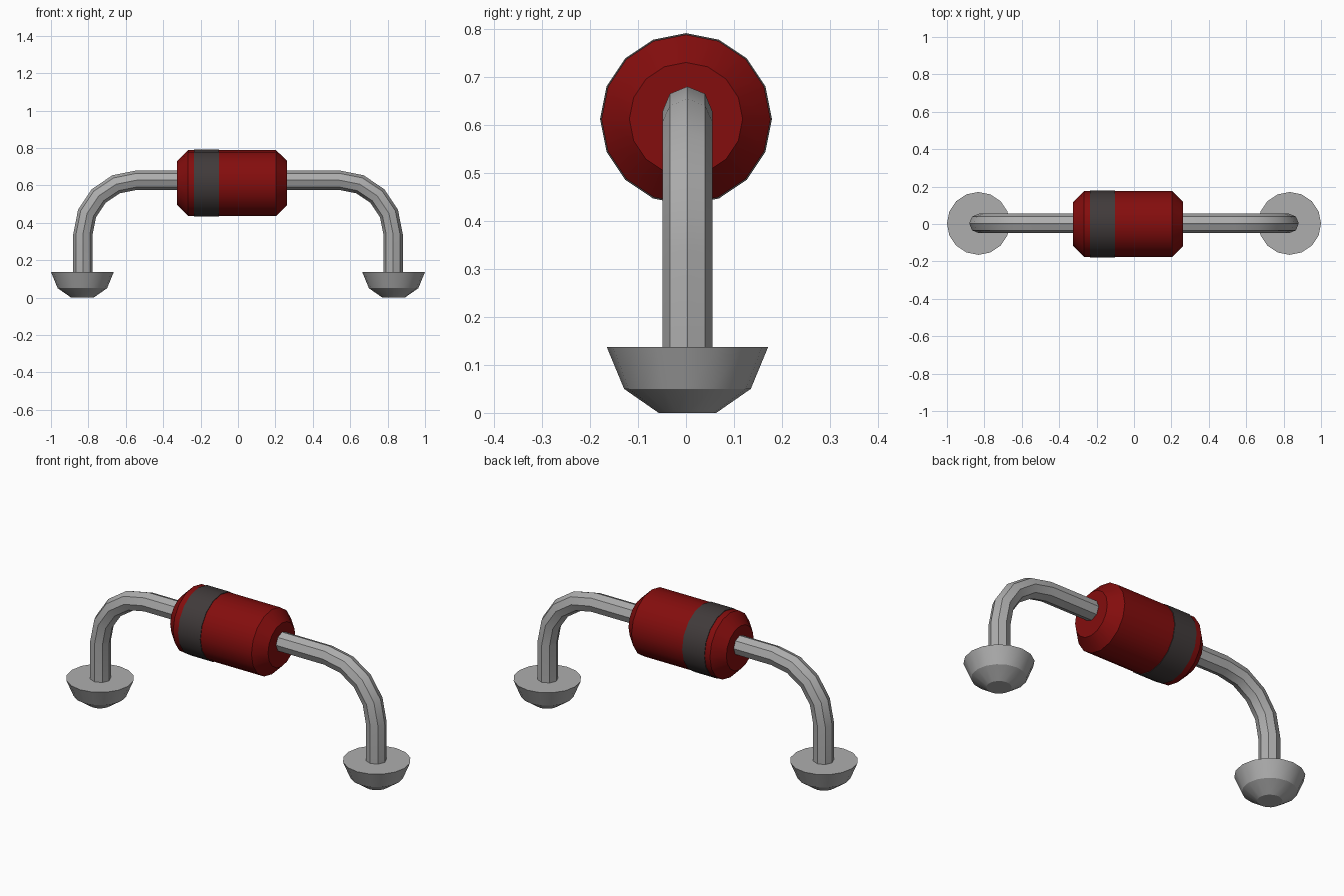
import bpy, bmesh, math
from mathutils import Vector, Matrix

cube = bpy.data.objects.get("Cube")
if cube:
    bpy.data.objects.remove(cube, do_unlink=True)


def material(name, rgb):
    m = bpy.data.materials.new(name)
    m.use_nodes = True
    col = (*rgb, 1.0)
    m.diffuse_color = col
    bsdf = next(n for n in m.node_tree.nodes if n.type == 'BSDF_PRINCIPLED')
    bsdf.inputs["Base Color"].default_value = col
    return m


METAL = material("grey metal", (0.42, 0.42, 0.42))
RED = material("dark red", (0.23, 0.004, 0.004))
BAND = material("charcoal", (0.052, 0.043, 0.043))


def loft(name, rings, mat):
    """Join rings of points into a closed tube with capped ends."""
    bm = bmesh.new()
    loops = [[bm.verts.new(p) for p in ring] for ring in rings]
    n = len(loops[0])
    for a, b in zip(loops, loops[1:]):
        for i in range(n):
            j = (i + 1) % n
            bm.faces.new((a[i], a[j], b[j], b[i]))
    bm.faces.new(loops[0])
    bm.faces.new(loops[-1])
    bmesh.ops.recalc_face_normals(bm, faces=bm.faces)
    mesh = bpy.data.meshes.new(name)
    bm.to_mesh(mesh)
    bm.free()
    mesh.materials.append(mat)
    ob = bpy.data.objects.new(name, mesh)
    bpy.context.collection.objects.link(ob)
    bpy.ops.object.select_all(action='DESELECT')
    ob.select_set(True)
    bpy.context.view_layer.objects.active = ob
    bpy.ops.object.shade_smooth_by_angle(angle=math.radians(30))
    return ob


def circle(centre, u, v, r, n):
    """Regular polygon of n points in the plane of u and v."""
    return [Vector(centre) + r * (math.cos(t) * u + math.sin(t) * v)
            for t in (2 * math.pi * i / n for i in range(n))]


X, Y, Z = Vector((1, 0, 0)), Vector((0, 1, 0)), Vector((0, 0, 1))

# Chamfered barrel and its stripe, turned about the x axis
BODY_Z = 0.612


def barrel(name, profile, mat):
    return loft(name, [circle((x, 0, BODY_Z), Y, Z, r, 16) for x, r in profile], mat)


barrel("body", [(-0.325, 0.118), (-0.267, 0.176), (0.204, 0.176), (0.263, 0.118)], RED)
barrel("body_band", [(-0.235, 0.179), (-0.102, 0.179)], BAND)

# Bent wire lead running through the body, eight-sided
LEG_X, TOP_Z, BEND, OFF_Y = 0.829, 0.628, 0.288, 0.003
half = [(LEG_X, 0.1, 0.0)]
for k in range(5):
    a = math.radians(22.5 * k)
    half.append((LEG_X - BEND + BEND * math.cos(a), TOP_Z - BEND + BEND * math.sin(a), a))
path = half + [(-x, z, math.pi - a) for x, z, a in reversed(half)]
loft("wire_lead",
     [circle((x, OFF_Y, z), Vector((math.cos(a), 0, math.sin(a))), Y, 0.052, 8)
      for x, z, a in path], METAL)

# Cup-shaped feet, turned about z
FOOT = [(0.0, 0.06), (0.05, 0.132), (0.137, 0.168)]
for side, s in (("left", 1), ("right", -1)):
    loft(side + "_foot",
         [circle((s * 0.832, OFF_Y, z), X, Y, r, 16) for z, r in FOOT], METAL)
